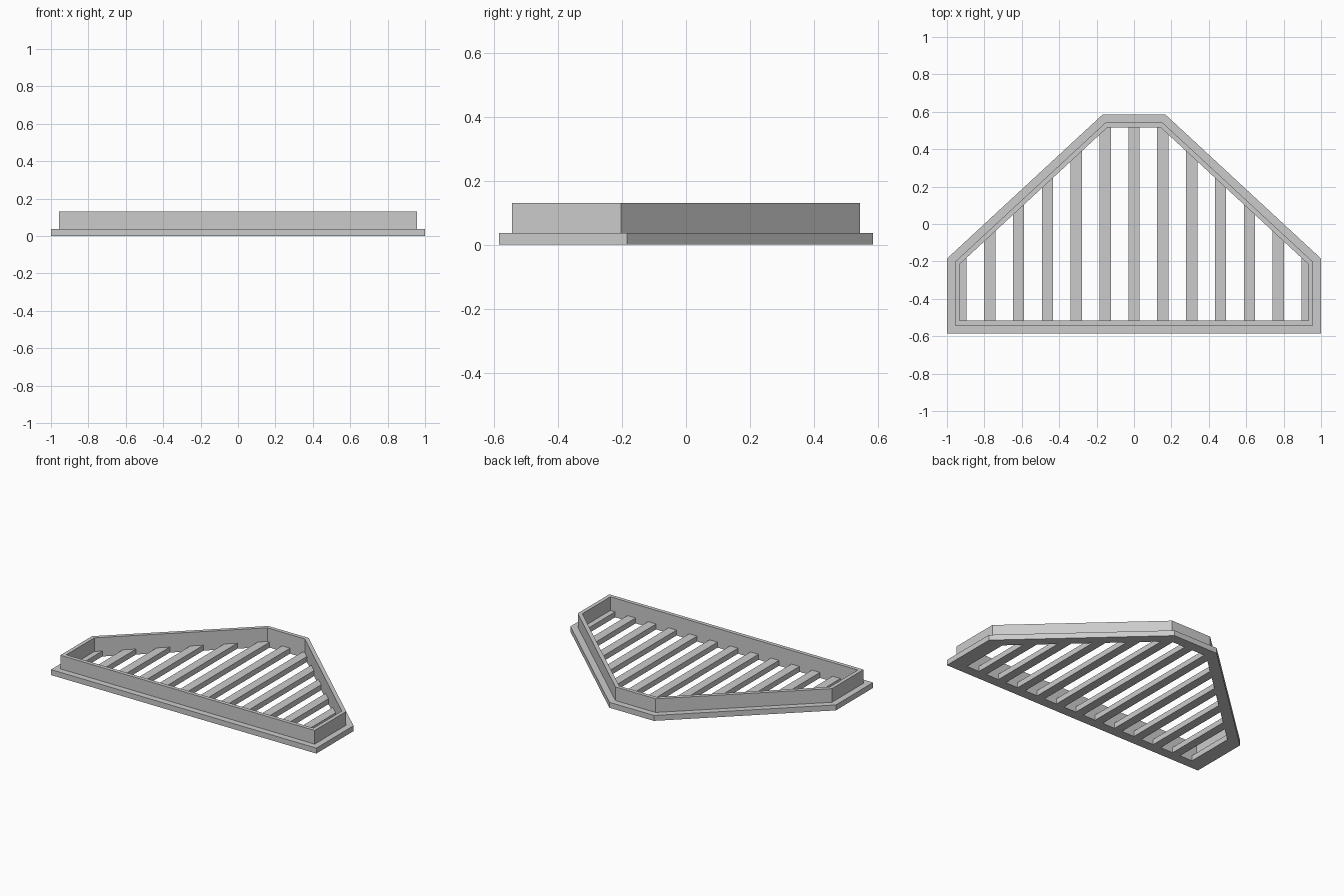
import bpy, bmesh
from mathutils import Vector

if "Cube" in bpy.data.objects:
    bpy.data.objects.remove(bpy.data.objects["Cube"])

grey = bpy.data.materials.new("grey")
grey.diffuse_color = (0.6, 0.6, 0.6, 1)
grey.use_nodes = True
grey.node_tree.nodes["Principled BSDF"].inputs["Base Color"].default_value = grey.diffuse_color

# Outer outline, counter-clockwise
OUTLINE = [Vector(p) for p in [(-1, -.585), (1, -.585), (1, -.185),
                               (.168, .585), (-.168, .585), (-1, -.185)]]
FLANGE_TOP, WALL_TOP = 0.037, 0.13


def inward(a, b):
    d = (b - a).normalized()
    return Vector((-d.y, d.x))


def inset(poly, dist):
    """Move every edge of a convex outline inward by dist."""
    out = []
    for i, p in enumerate(poly):
        n1 = inward(poly[i - 1], p)
        n2 = inward(p, poly[(i + 1) % len(poly)])
        out.append(p + (n1 + n2) * dist / (1 + n1.dot(n2)))
    return out


def finish(name, bm):
    bmesh.ops.recalc_face_normals(bm, faces=bm.faces)
    mesh = bpy.data.meshes.new(name)
    bm.to_mesh(mesh)
    bm.free()
    mesh.materials.append(grey)
    ob = bpy.data.objects.new(name, mesh)
    bpy.context.collection.objects.link(ob)


wall_line = inset(OUTLINE, 0.042)
opening = inset(OUTLINE, 0.068)

# Frame: stepped section (flange and upright wall) swept round the outline
bm = bmesh.new()
section = [(OUTLINE, 0), (OUTLINE, FLANGE_TOP), (wall_line, FLANGE_TOP),
           (wall_line, WALL_TOP), (opening, WALL_TOP), (opening, 0)]
rings = [[bm.verts.new((p.x, p.y, z)) for p in poly] for poly, z in section]
for k, ring in enumerate(rings):
    nxt = rings[(k + 1) % len(rings)]
    for i in range(len(ring)):
        j = (i + 1) % len(ring)
        bm.faces.new((ring[i], ring[j], nxt[j], nxt[i]))
finish("frame", bm)

# Grille bars: evenly spaced boxes trimmed to the opening
for i in range(-6, 7):
    x = i * 0.1543
    bm = bmesh.new()
    bmesh.ops.create_cube(bm, size=1)
    for v in bm.verts:
        v.co = (x + v.co.x * 0.06, v.co.y * 1.4, (v.co.z + .5) * FLANGE_TOP)
    for a, b in zip(opening, opening[1:] + opening[:1]):
        bmesh.ops.bisect_plane(bm, geom=bm.verts[:] + bm.edges[:] + bm.faces[:],
                               plane_co=a.to_3d(), plane_no=inward(a, b).to_3d(),
                               clear_inner=True)
        edges = [e for e in bm.edges if e.is_boundary]
        if edges:
            bmesh.ops.holes_fill(bm, edges=edges)
    finish(f"grille_bar_{i + 7}", bm)
